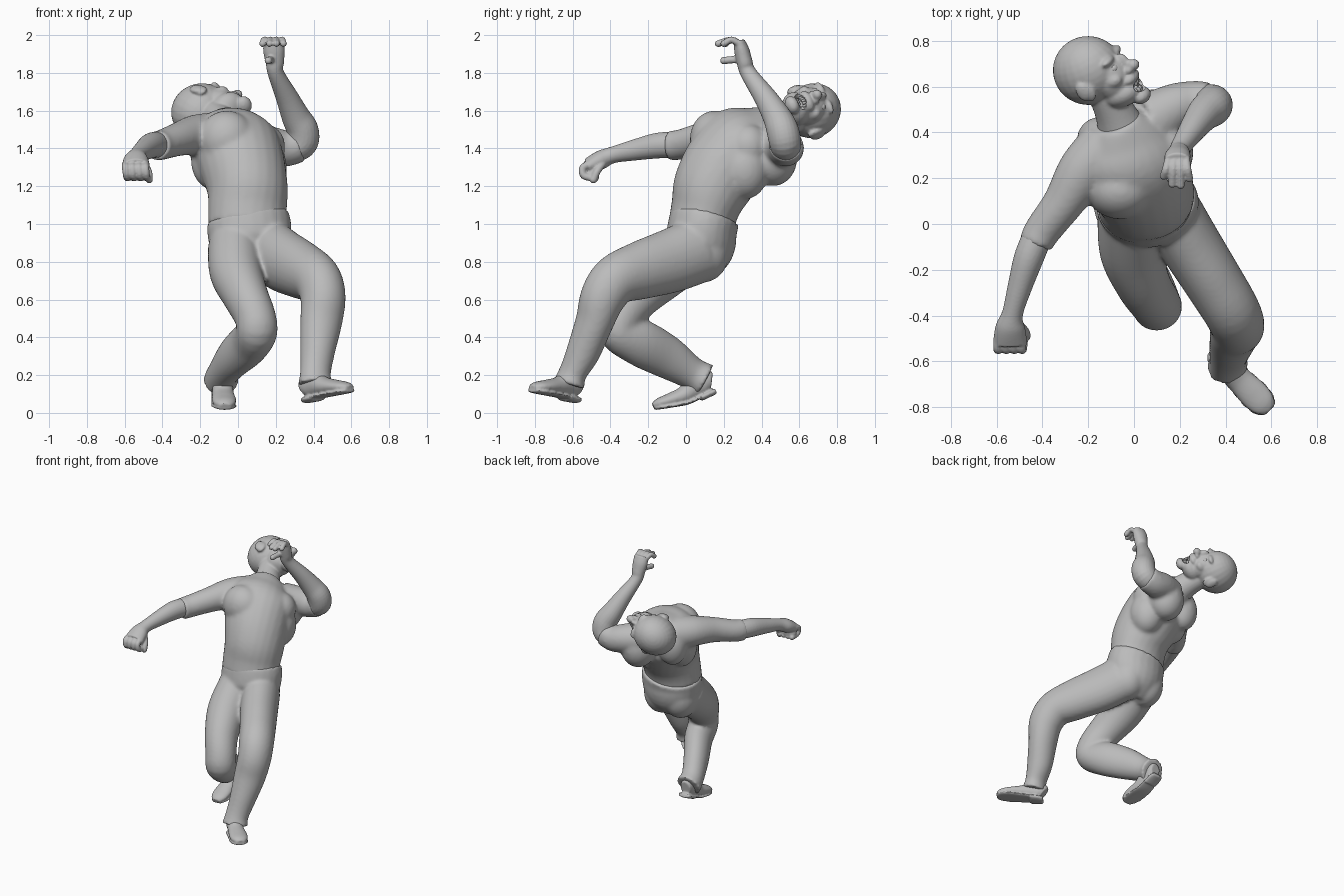
import bpy, bmesh, math
from mathutils import Matrix, Vector

cube = bpy.data.objects.get("Cube")
if cube:
    bpy.data.objects.remove(cube, do_unlink=True)

CM = 0.01  # measurements below are in hundredths of a unit

grey = bpy.data.materials.new("plain grey")
grey.use_nodes = True
grey.diffuse_color = (0.5, 0.5, 0.5, 1)
grey.node_tree.nodes["Principled BSDF"].inputs["Base Color"].default_value = (0.5, 0.5, 0.5, 1)


def catmull(p0, p1, p2, p3, t):
    return [0.5 * (2 * b + (c - a) * t + (2 * a - 5 * b + 4 * c - d) * t * t
                   + (3 * b - a - 3 * c + d) * t ** 3)
            for a, b, c, d in zip(p0, p1, p2, p3)]


def loft(bm, rings, side=(1, 0, 0), side_end=None, sides=24, steps=5):
    """Tube through rings of (x, y, z, half width, half depth)."""
    pts = []
    last = len(rings) - 1
    for i in range(last):
        four = [rings[max(0, min(last, i + k))] for k in (-1, 0, 1, 2)]
        pts += [catmull(*four, s / steps) for s in range(steps)]
    pts.append(rings[-1])
    start, end = Vector(side), Vector(side_end or side)
    loops = []
    for i, p in enumerate(pts):
        a, b = pts[max(i - 1, 0)], pts[min(i + 1, len(pts) - 1)]
        tangent = (Vector(b[:3]) - Vector(a[:3])).normalized()
        ref = start.lerp(end, i / (len(pts) - 1))
        u = (ref - tangent * ref.dot(tangent)).normalized()
        v = tangent.cross(u)
        loop = []
        for k in range(sides):
            ang = math.tau * k / sides
            co = Vector(p[:3]) + u * math.cos(ang) * p[3] + v * math.sin(ang) * p[4]
            loop.append(bm.verts.new(co * CM))
        loops.append(loop)
    for lower, upper in zip(loops, loops[1:]):
        for k in range(sides):
            n = (k + 1) % sides
            bm.faces.new((lower[k], lower[n], upper[n], upper[k]))
    bm.faces.new(loops[0][::-1])
    bm.faces.new(loops[-1])


def ball(bm, centre, radii, frame=Matrix.Identity(4)):
    """Ellipsoid, placed in an optional local frame."""
    m = Matrix.Scale(CM, 4) @ frame @ Matrix.Translation(centre) @ Matrix.Diagonal((*radii, 1))
    bmesh.ops.create_uvsphere(bm, u_segments=24, v_segments=16, radius=1, matrix=m)


def finger(bm, path, r):
    loft(bm, [(*p, r, r) for p in path], side=(1, 0.2, 0.1), sides=10, steps=4)
    ball(bm, path[-1], (r, r, r))


def finish(name, bm, voxel=None, soften=0):
    """Turn the parts into one object, fused into a smooth skin if asked."""
    bmesh.ops.recalc_face_normals(bm, faces=bm.faces)
    for f in bm.faces:
        f.smooth = True
    mesh = bpy.data.meshes.new(name)
    bm.to_mesh(mesh)
    bm.free()
    mesh.materials.append(grey)
    obj = bpy.data.objects.new(name, mesh)
    bpy.context.scene.collection.objects.link(obj)
    if voxel:
        fuse = obj.modifiers.new("fuse", 'REMESH')
        fuse.mode = 'VOXEL'
        fuse.voxel_size = voxel
        fuse.use_smooth_shade = True
    if soften:
        relax = obj.modifiers.new("soften", 'SMOOTH')
        relax.factor = 0.5
        relax.iterations = soften
    return obj


# Shirt: twisted trunk leaning back, chest, shoulders and upper sleeves
bm = bmesh.new()
loft(bm, [(5, 8, 99, 21, 17.5), (5, 10, 108, 21, 18), (5, 13.5, 119, 21.5, 20.5),
          (2, 20.5, 132, 23, 21.5), (-2, 28.5, 143, 24, 20), (-5, 38, 149, 18, 14),
          (-8, 45, 153, 10, 10)], side=(1, 0.1, 0), side_end=(0.8, 0.55, -0.15))
ball(bm, (-6, 15, 145), (15, 13, 15))      # right breast
ball(bm, (14, 33, 141), (11, 11, 12))      # left breast
ball(bm, (-14, 37, 139), (11, 10, 15))     # right shoulder blade
ball(bm, (9, 46, 135), (13, 13, 15))       # left shoulder blade
ball(bm, (-13, 25, 134), (12, 11, 16))     # right flank
ball(bm, (14, 31, 129), (12, 13, 16))      # left flank
loft(bm, [(-12, 33, 146, 13, 13), (-22, 23, 147, 11, 11.5), (-31, 9, 145, 9, 9),
          (-40, -3, 142, 8, 8), (-43, -9, 141.5, 8, 7.5)], side=(0, 0, 1))
loft(bm, [(8, 45, 142, 13, 12), (18, 51, 141, 10.5, 10.5), (26, 53, 140, 9.5, 9.5),
          (33, 53, 142, 9, 9)], side=(0, 1, 0))
finish("shirt", bm, 0.012, 10)

# Trousers: hips, front leg (left) and trailing bent leg (right)
bm = bmesh.new()
loft(bm, [(5, 10, 103.5, 22, 18.5), (6, 8.5, 97, 22.5, 18.5), (6, 7, 88, 21, 18.5),
          (7, 1, 78, 16, 14.5)], side=(1, 0.1, 0))
loft(bm, [(16, 6, 86, 13.5, 17.5), (24, -8, 80.5, 13.5, 17), (34, -24, 75.5, 13, 15.5),
          (42, -37, 70.5, 12.5, 13.5), (45, -44, 61, 12, 12.2), (44, -48.5, 48, 11.3, 10),
          (42, -54.5, 32, 9.3, 9), (41, -60, 21, 8.3, 7.3), (41, -62, 15, 9.5, 8.5)],
     side=(0.9, 0.4, 0))
loft(bm, [(-2, 4, 88, 14, 16), (-1, -12, 74.5, 14, 14.5), (4, -26, 62, 12, 12.8),
          (9, -34, 51, 11, 11.3), (10, -35.5, 42.5, 10.8, 10.5), (6, -24, 37, 10, 12.5),
          (-2, -10, 29.5, 9, 11.5), (-8, 3, 21, 8.2, 8.8), (-9, 10, 17, 9.5, 9.5)],
     side=(0.95, 0.2, 0))
for x in (-2, 14):
    ball(bm, (x, 9, 85), (13, 14, 16))    # seat
finish("trousers", bm, 0.012, 9)

# Shoes: upper, flat sole and heel block laid out from heel to toe
UPPER = [(0, 4, 5), (3, 5, 6.5), (9, 5.4, 6.5), (16, 5.9, 4.8), (24, 6.5, 3.6),
         (30, 5.6, 2.7), (33.5, 3, 1.6)]


def shoe(name, heel, toe, bend):
    heel, toe = Vector(heel), Vector(toe)
    fwd = (toe - heel).normalized()
    side = fwd.cross((0, 0, 1)).normalized()
    up = side.cross(fwd)

    def rings(thick, lift, grow, stop=99):
        """The toe end curls up by the bend."""
        return [(*(heel + fwd * t + up * (lift + (thick or h) + bend * max(0, t / 17 - 1))),
                 w + grow, thick or h) for t, w, h in UPPER if t < stop]

    bm = bmesh.new()
    loft(bm, rings(None, 1, 0), side=side)
    loft(bm, rings(1, 0.3, 0.5), side=side)
    loft(bm, rings(1.5, -1, 0.2, stop=10), side=side)
    finish(name, bm, 0.007, 5)


shoe("left_shoe", (36, -58, 6), (59, -81, 10.5), 0)
shoe("right_shoe", (-9, 16, 11), (-7, -15, -3.5), 5)

# Right forearm and curled hand
bm = bmesh.new()
loft(bm, [(-42, -5, 142, 6.8, 6.5), (-46, -15, 141.5, 6.8, 6.5), (-50, -28, 139, 5.5, 5.3),
          (-53, -39, 136.5, 4.4, 4.6), (-54, -45, 134, 5, 6.5), (-54, -52, 130.5, 4.2, 7.5)],
     side=(0, 0, 1))
ball(bm, (-54, -50, 127), (6.5, 4, 4))
for i in range(4):
    x = -59.5 + 3.5 * i
    finger(bm, [(x, -50, 131.5), (x, -54.5, 130), (x + 0.5, -54, 125.5), (x + 1, -48, 124.5)], 2)
finger(bm, [(-50, -44, 132), (-47.5, -47, 128), (-47, -49, 123.5)], 2)
finish("right_forearm", bm, 0.006, 4)

# Left forearm raised, with open hand
bm = bmesh.new()
loft(bm, [(29, 53, 140, 8, 8), (34, 52.5, 143.5, 8.5, 8.5), (34, 51, 150, 8.5, 8.5),
          (30.5, 48, 157, 7.5, 7.5), (26, 42, 167, 6, 6), (20, 33, 180, 4.3, 4.3),
          (19.5, 31, 186, 4.2, 5), (19, 29.5, 192, 4, 5.7), (19, 28, 197, 3, 5.4)],
     side=(0, 1, 0))
for i, reach in enumerate((21, 17.5, 17, 20)):
    finger(bm, [(15 + 2.6 * i, 28, 195.5), (14 + 3.1 * i, 24, 197.5),
                (13 + 3.7 * i, reach, 195.5)], 1.8)
finger(bm, [(18, 30, 187), (17, 25, 187), (16, 20, 186.5)], 2)
finish("left_forearm", bm, 0.006, 3)

# Head frame: local x forward, y to its left, z to the crown
fwd = Vector((0.85, 0.28, 0.45)).normalized()
left = Vector((-0.35, 0.85, 0.3)).cross(fwd).normalized()
crown = fwd.cross(left)
HEAD = Matrix.Translation((-20, 67, 160)) @ Matrix((fwd, left, crown)).transposed().to_4x4()

# Head and neck with brow, cheeks, nose, jaw and ears
bm = bmesh.new()
loft(bm, [(-4, 38, 148, 12, 11), (-8, 48, 153, 9, 9), (-12, 57, 157, 8, 8.5),
          (-15, 64, 160, 8, 8)])
ball(bm, (0, 0, 0), (15.7, 14.2, 15.2), HEAD)
ball(bm, (9, 0, -6), (9.3, 10, 12), HEAD)
ball(bm, (10.5, 0, -14), (9.8, 9, 6.5), HEAD)
ball(bm, (18, 0, -18.5), (4.2, 5, 3.5), HEAD)
ball(bm, (17, 0, -9), (4, 6, 3), HEAD)
ball(bm, (17, 0, -2), (3.2, 2.2, 5), HEAD)
ball(bm, (21, 0, -4), (3, 2.8, 2.6), HEAD)
for s in (-1, 1):
    ball(bm, (13, 5 * s, 3), (3, 4.8, 2), HEAD)
    ball(bm, (12, 6.8 * s, -6), (4.5, 3.2, 3.2), HEAD)
    ball(bm, (19, 2.2 * s, -5), (2, 1.7, 1.6), HEAD)
    ball(bm, (2, 13.3 * s, -5), (3.6, 1.8, 4.8), HEAD)
    ball(bm, (0.5, 14.7 * s, -4), (3, 1.4, 4.2), HEAD)
head = finish("head", bm, 0.007, 6)

# Open mouth
bm = bmesh.new()
ball(bm, (20, 0, -13.5), (5.5, 4.8, 2.8), HEAD)
cutter = finish("mouth_cutter", bm)
cutter.hide_render = True
cutter.display_type = 'WIRE'
cut = head.modifiers.new("mouth", 'BOOLEAN')
cut.operation = 'DIFFERENCE'
cut.object = cutter

# Teeth in two rows
bm = bmesh.new()
for z in (-11.8, -15.2):
    for i in range(-3, 4):
        ball(bm, (19 - 0.3 * i * i, 1.25 * i, z), (0.9, 0.75, 1.4), HEAD)
finish("teeth", bm)

# Eyes
bm = bmesh.new()
for s in (-1, 1):
    ball(bm, (14.2, 4.6 * s, -1.2), (2, 2.2, 1.9), HEAD)
finish("eyes", bm)
